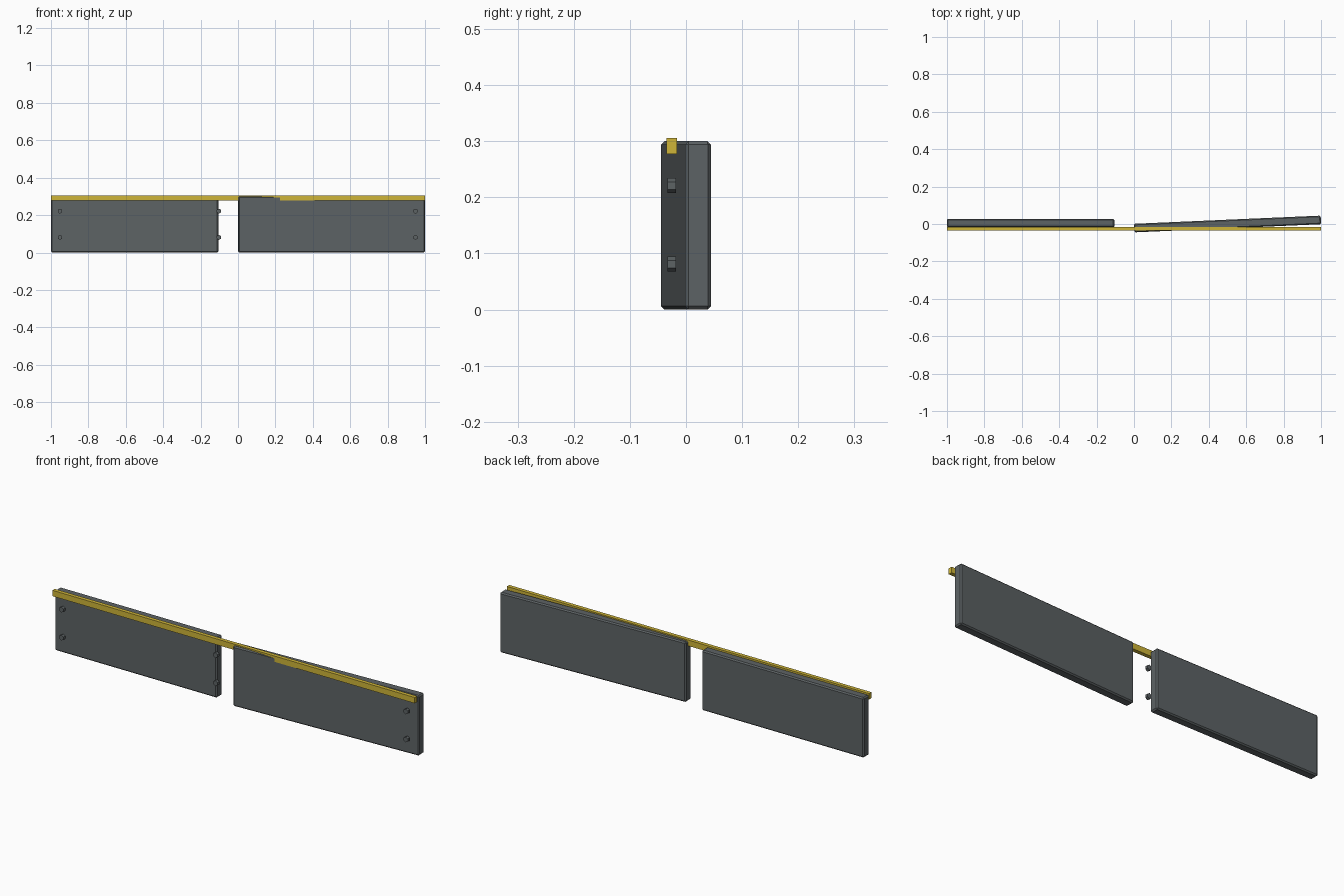
import bpy, math

if "Cube" in bpy.data.objects:
    bpy.data.objects.remove(bpy.data.objects["Cube"])


def material(name, rgb):
    m = bpy.data.materials.new(name)
    m.diffuse_color = (*rgb, 1)
    m.use_nodes = True
    m.node_tree.nodes["Principled BSDF"].inputs["Base Color"].default_value = m.diffuse_color
    return m


SLATE = material("slate", (0.11, 0.125, 0.13))
YELLOW = material("yellow", (0.62, 0.46, 0.04))


def box(name, size, loc, mat, angle=0, bevel=0):
    bpy.ops.mesh.primitive_cube_add(size=1, location=loc)
    ob = bpy.context.object
    ob.name = name
    ob.scale = size
    bpy.ops.object.transform_apply(location=False, rotation=False, scale=True)
    ob.rotation_euler.z = angle
    if bevel:
        mod = ob.modifiers.new("chamfer", 'BEVEL')
        mod.width = bevel
        mod.segments = 1
    ob.data.materials.append(mat)
    return ob


# Two chamfered boards: the left one straight, the right one slightly swung
box("left_board", (0.895, 0.045, 0.3), (-0.5525, 0.005, 0.15), SLATE, bevel=0.006)
box("right_board", (0.999, 0.046, 0.3), (0.5, 0, 0.15), SLATE,
    angle=math.radians(2.5), bevel=0.006)

# Yellow rail running along the top front edge
box("top_rail", (2.0, 0.019, 0.029), (0, -0.0255, 0.2915), YELLOW)

# Hexagonal bolts in upper and lower pairs
for x in (-0.952, -0.102, 0.949):
    for z in (0.081, 0.221):
        bpy.ops.mesh.primitive_cylinder_add(
            vertices=6, radius=0.0135, depth=0.015,
            location=(x, -0.0255, z), rotation=(math.pi / 2, 0, 0))
        bolt = bpy.context.object
        bolt.name = "bolt"
        bolt.data.materials.append(SLATE)
